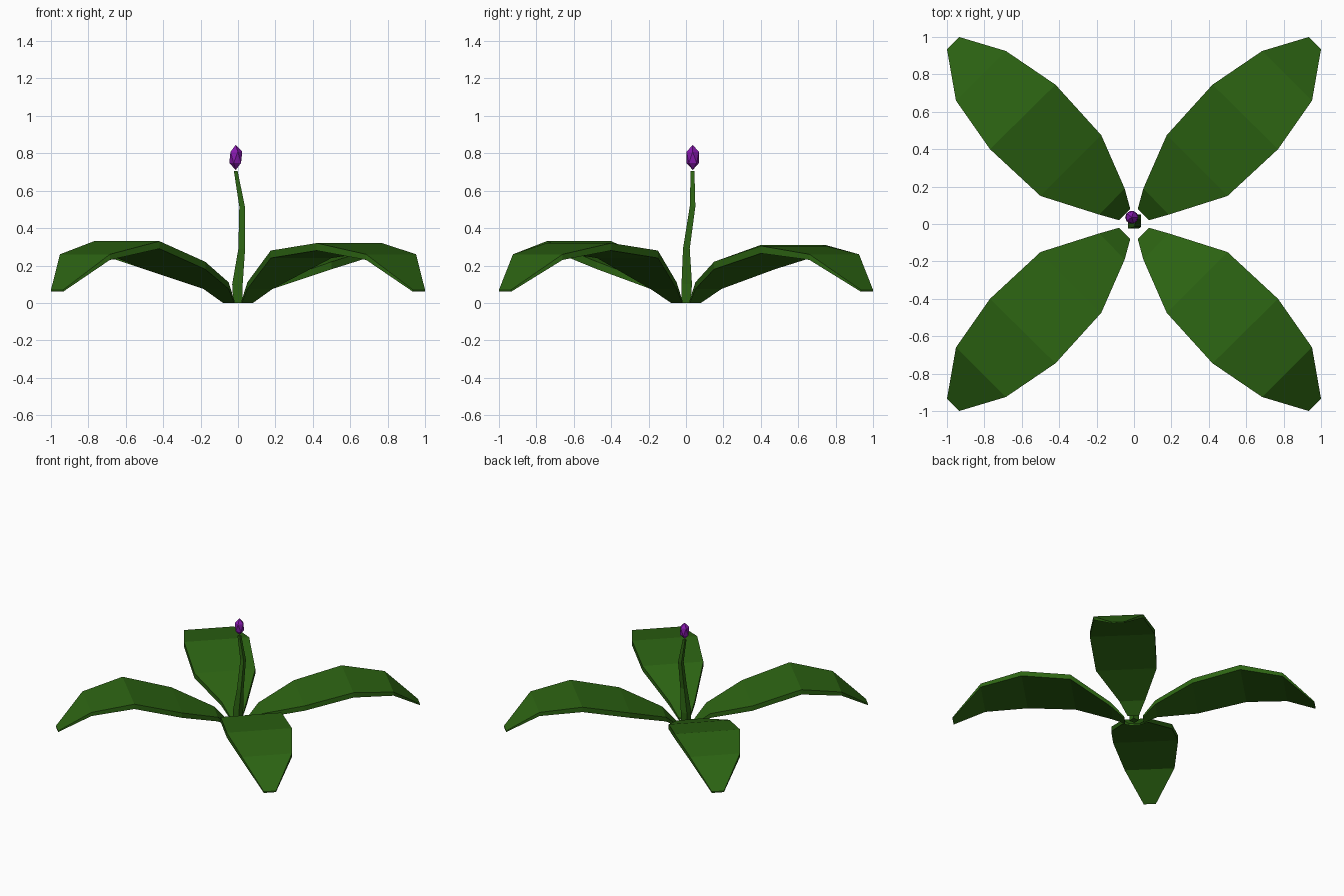
import bpy, bmesh

if "Cube" in bpy.data.objects:
    bpy.data.objects.remove(bpy.data.objects["Cube"])


def material(name, rgb):
    m = bpy.data.materials.new(name)
    m.diffuse_color = (*rgb, 1)
    m.use_nodes = True
    m.node_tree.nodes["Principled BSDF"].inputs["Base Color"].default_value = m.diffuse_color
    return m


green = material("leaf_green", (0.025, 0.125, 0.006))
purple = material("bud_purple", (0.24, 0.01, 0.42))


def finish(bm, name, mat):
    bmesh.ops.recalc_face_normals(bm, faces=bm.faces)
    mesh = bpy.data.meshes.new(name)
    bm.to_mesh(mesh)
    bm.free()
    mesh.materials.append(mat)
    ob = bpy.data.objects.new(name, mesh)
    bpy.context.collection.objects.link(ob)
    return ob


def loft(rings, name, mat):
    """Join four-sided rings into a closed solid."""
    bm = bmesh.new()
    vs = [[bm.verts.new(p) for p in ring] for ring in rings]
    for a, b in zip(vs, vs[1:]):
        for i in range(4):
            j = (i + 1) % 4
            bm.faces.new((a[i], a[j], b[j], b[i]))
    bm.faces.new(vs[0])
    bm.faces.new(vs[-1])
    return finish(bm, name, mat)


# Leaf stations: left edge x, y, right edge x, y, thickness
STATIONS = [
    (0.02, 0.08, 0.08, 0.02, 0.015),
    (0.05, 0.19, 0.185, 0.05, 0.035),
    (0.175, 0.475, 0.50, 0.15, 0.04),
    (0.42, 0.745, 0.77, 0.40, 0.04),
    (0.685, 0.925, 0.952, 0.66, 0.03),
    (0.935, 1.0, 1.0, 0.935, 0.01),
]


def leaf(name, sx, sy, heights):
    rings = []
    for (ax, ay, bx, by, t), z in zip(STATIONS, heights):
        a, b = (sx * ax, sy * ay), (sx * bx, sy * by)
        rings.append([(*a, z), (*b, z), (*b, z - t), (*a, z - t)])
    loft(rings, name, green)


# Four arching leaves
leaf("leaf_back_right", 1, 1, (0.015, 0.11, 0.22, 0.305, 0.26, 0.07))
leaf("leaf_back_left", -1, 1, (0.015, 0.11, 0.22, 0.31, 0.26, 0.07))
leaf("leaf_front_left", -1, -1, (0.015, 0.11, 0.22, 0.33, 0.26, 0.07))
leaf("leaf_front_right", 1, -1, (0.015, 0.11, 0.28, 0.32, 0.26, 0.07))

# Bent square stem: x, y, z, half width
path = [(0, 0, 0, 0.025), (-0.003, 0.004, 0.10, 0.028), (0.02, 0.002, 0.29, 0.018),
        (0.022, 0.035, 0.515, 0.015), (-0.012, 0.035, 0.705, 0.010)]
loft([[(x - h, y - h, z), (x + h, y - h, z), (x + h, y + h, z), (x - h, y + h, z)]
      for x, y, z, h in path], "stem", green)

# Faceted flower bud
bm = bmesh.new()
bmesh.ops.create_icosphere(bm, subdivisions=1, radius=1)
bmesh.ops.scale(bm, vec=(0.039, 0.039, 0.067), verts=bm.verts)
bmesh.ops.translate(bm, vec=(-0.012, 0.036, 0.778), verts=bm.verts)
finish(bm, "flower_bud", purple)
